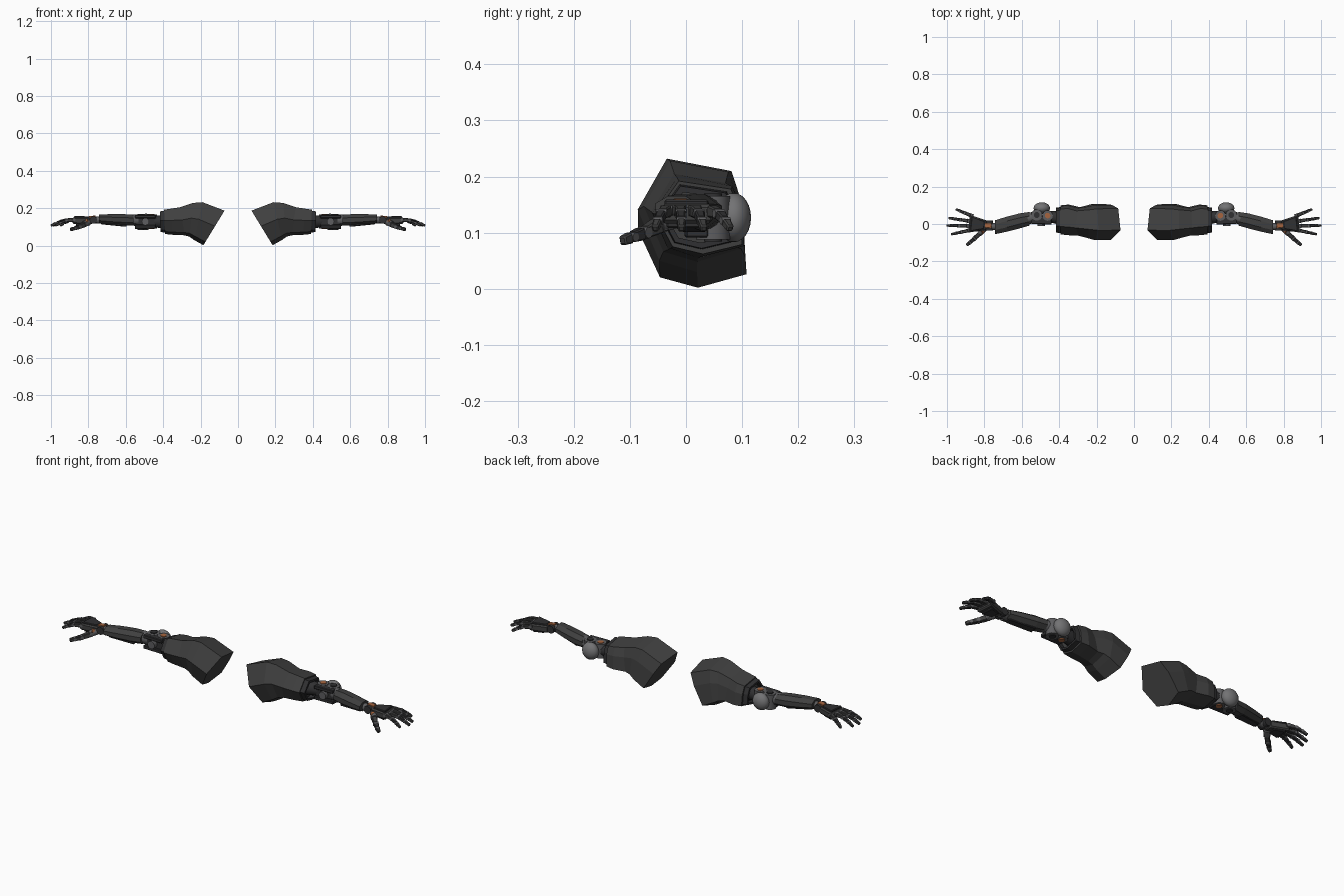
import bpy, bmesh, math
from mathutils import Vector, Matrix

if "Cube" in bpy.data.objects:
    bpy.data.objects.remove(bpy.data.objects["Cube"])


def material(name, r, g, b):
    m = bpy.data.materials.new(name)
    m.diffuse_color = (r, g, b, 1)
    m.use_nodes = True
    m.node_tree.nodes["Principled BSDF"].inputs["Base Color"].default_value = m.diffuse_color
    return m


ARMOUR = material("charcoal armour", 0.05, 0.05, 0.05)
DARK = material("dark frame", 0.03, 0.03, 0.032)
STEEL = material("steel grey", 0.11, 0.11, 0.115)
PAD = material("pad grey", 0.17, 0.17, 0.175)
COPPER = material("copper orange", 0.38, 0.13, 0.05)


def finish(name, bm, mat, smooth=False, bevel=0):
    """Turn the bmesh into an object mirrored to both arms."""
    bmesh.ops.recalc_face_normals(bm, faces=bm.faces)
    me = bpy.data.meshes.new(name)
    bm.to_mesh(me)
    bm.free()
    me.materials.append(mat)
    ob = bpy.data.objects.new(name, me)
    bpy.context.collection.objects.link(ob)
    if bevel:
        b = ob.modifiers.new("bevel", "BEVEL")
        b.width, b.segments = bevel, 1
    ob.modifiers.new("mirror", "MIRROR").use_mirror_merge = False
    if smooth:
        bpy.ops.object.select_all(action="DESELECT")
        ob.select_set(True)
        bpy.context.view_layer.objects.active = ob
        bpy.ops.object.shade_smooth_by_angle(angle=math.radians(40))
    return ob


def loft(name, rings, mat, bevel=0, caps=True):
    """Skin a list of equal-length point rings."""
    bm = bmesh.new()
    vs = [[bm.verts.new(p) for p in ring] for ring in rings]
    n = len(vs[0])
    for a, b in zip(vs, vs[1:]):
        for i in range(n):
            bm.faces.new((a[i], a[(i + 1) % n], b[(i + 1) % n], b[i]))
    if caps:
        bm.faces.new(vs[0])
        bm.faces.new(vs[-1])
    return finish(name, bm, mat, bevel=bevel)


def rod(name, p0, p1, r0, r1, mat, segs=16):
    p0, p1 = Vector(p0), Vector(p1)
    d = p1 - p0
    m = Matrix.Translation((p0 + p1) / 2) @ d.to_track_quat("Z", "Y").to_matrix().to_4x4()
    bm = bmesh.new()
    bmesh.ops.create_cone(bm, cap_ends=True, segments=segs, radius1=r0,
                          radius2=r1, depth=d.length, matrix=m)
    return finish(name, bm, mat, smooth=segs > 8)


def ball(name, c, size, mat):
    bm = bmesh.new()
    m = Matrix.Translation(c) @ Matrix.Diagonal((*size, 1))
    bmesh.ops.create_uvsphere(bm, u_segments=20, v_segments=12, radius=1, matrix=m)
    return finish(name, bm, mat, smooth=True)


def bar(name, p0, p1, a, b, mat, bevel=0.003):
    """Tapered block between two points; a and b are (width, height) at the ends."""
    p0, p1 = Vector(p0), Vector(p1)
    d = (p1 - p0).normalized()
    side = Vector((0, 0, 1)).cross(d).normalized()
    up = d.cross(side)
    rings = [[p + side * w / 2 * s + up * h / 2 * t
              for s, t in ((-1, -1), (1, -1), (1, 1), (-1, 1))]
             for p, (w, h) in ((p0, a), (p1, b))]
    return loft(name, rings, mat, bevel)


# Upper arm shell: seven-sided section, (x top, x bottom, z top, z bottom, y min, y max)
SECTION = ((0.27, 1), (0.87, 0.89), (0.97, 0.6), (1, 0.13), (0.55, 0), (0.2, 0.1), (0, 0.55))


def shell_ring(xt, xb, zt, zb, y0, y1):
    return [(xb + (xt - xb) * v, y0 + (y1 - y0) * u, zb + (zt - zb) * v) for u, v in SECTION]


loft("upper_arm_shell", [shell_ring(*r) for r in (
    (0.072, 0.185, 0.187, 0.002, -0.085, 0.108),
    (0.19, 0.235, 0.232, 0.03, -0.086, 0.106),
    (0.24, 0.26, 0.228, 0.048, -0.075, 0.098),
    (0.31, 0.285, 0.205, 0.055, -0.062, 0.09),
    (0.355, 0.35, 0.198, 0.058, -0.06, 0.104),
    (0.395, 0.39, 0.192, 0.062, -0.055, 0.1))], ARMOUR)
loft("upper_arm_cuff", [shell_ring(*r) for r in (
    (0.385, 0.38, 0.187, 0.07, -0.05, 0.092),
    (0.418, 0.415, 0.183, 0.072, -0.046, 0.088),
    (0.418, 0.415, 0.172, 0.082, -0.036, 0.078),
    (0.39, 0.39, 0.172, 0.082, -0.036, 0.078))], DARK)

# Elbow: upper pivot, lower pivot, link plates and rounded guard
rod("elbow_stub", (0.38, 0.03, 0.128), (0.45, 0.04, 0.128), 0.038, 0.03, DARK)
rod("upper_pivot", (0.462, 0.045, 0.092), (0.462, 0.045, 0.165), 0.028, 0.028, STEEL)
rod("upper_pivot_cap", (0.462, 0.045, 0.088), (0.462, 0.045, 0.168), 0.015, 0.015, COPPER)
rod("lower_pivot", (0.52, 0.048, 0.088), (0.52, 0.048, 0.165), 0.03, 0.03, STEEL)
rod("lower_pivot_cap", (0.52, 0.048, 0.084), (0.52, 0.048, 0.17), 0.016, 0.016, DARK)
for z in (0.1, 0.155):
    bar("elbow_link", (0.44, 0.02, z), (0.55, 0.02, z), (0.045, 0.018), (0.04, 0.018), DARK)
bar("elbow_core", (0.44, 0.03, 0.128), (0.56, 0.03, 0.135), (0.04, 0.05), (0.045, 0.045), DARK)
rod("elbow_bolt", (0.495, -0.012, 0.128), (0.495, 0.03, 0.128), 0.02, 0.02, STEEL)
ball("elbow_guard", (0.493, 0.085, 0.127), (0.044, 0.031, 0.044), PAD)

# Forearm: flattened eight-sided sleeve, (x, y, z, half width, half height)
def sleeve_ring(x, y, z, w, h):
    return [(x, y + w * math.cos(a) * 1.06, z + h * math.sin(a) * 1.06)
            for a in (math.pi / 8 + i * math.pi / 4 for i in range(8))]


rod("forearm_collar", (0.538, 0.035, 0.135), (0.57, 0.028, 0.137), 0.03, 0.03, STEEL)
loft("forearm_shell", [sleeve_ring(*r) for r in (
    (0.558, 0.028, 0.136, 0.037, 0.029),
    (0.61, 0.017, 0.137, 0.041, 0.032),
    (0.68, -0.001, 0.14, 0.041, 0.029),
    (0.742, -0.017, 0.143, 0.038, 0.023))], ARMOUR)
bar("forearm_underplate", (0.6, 0.015, 0.108), (0.73, -0.014, 0.12),
    (0.045, 0.014), (0.035, 0.012), DARK)

# Wrist
rod("wrist_shaft", (0.735, -0.015, 0.138), (0.8, -0.008, 0.135), 0.019, 0.019, STEEL)
rod("wrist_pivot", (0.773, -0.036, 0.137), (0.773, 0.018, 0.137), 0.02, 0.02, DARK)
bar("wrist_inlay", (0.762, -0.01, 0.157), (0.797, -0.007, 0.153),
    (0.024, 0.008), (0.024, 0.008), COPPER, 0.001)

# Palm and knuckle plate
bar("palm", (0.787, -0.007, 0.132), (0.882, 0.002, 0.134), (0.05, 0.036), (0.095, 0.034), ARMOUR, 0.006)
bar("back_plate", (0.8, -0.006, 0.15), (0.872, 0.001, 0.153), (0.04, 0.012), (0.08, 0.012), DARK)
bar("palm_pad", (0.81, -0.004, 0.115), (0.865, 0.0, 0.114), (0.045, 0.012), (0.07, 0.012), DARK)


def digit(name, points, w):
    """Chain of blocks with a pivot at each joint."""
    for i, (p, q) in enumerate(zip(points, points[1:])):
        p, q = Vector(p), Vector(q)
        s = w * (1 - 0.13 * i)
        d = (q - p).normalized()
        side = Vector((0, 0, 1)).cross(d).normalized() * s * 0.56
        rod(name + "_joint", p - side, p + side, s * 0.46, s * 0.46, STEEL, 10)
        bar(name + "_segment", p + d * s * 0.3, q - d * s * 0.15,
            (s, s * 1.05), (s * 0.8, s * 0.85), DARK if i % 2 else ARMOUR, 0.0025)


# Four fingers: root y, tip x, tip y
for name, x0, y0, x1, y1 in (("little_finger", 0.868, 0.044, 0.952, 0.079),
                             ("ring_finger", 0.882, 0.016, 0.99, 0.032),
                             ("middle_finger", 0.886, -0.01, 1.0, -0.008),
                             ("index_finger", 0.88, -0.034, 0.977, -0.055)):
    pts = [(x0 + (x1 - x0) * t, y0 + (y1 - y0) * t, z)
           for t, z in ((0, 0.139), (0.42, 0.134), (0.74, 0.121), (1.02, 0.106))]
    digit(name, pts, 0.02)

# Thumb
rod("thumb_base", (0.8, -0.022, 0.125), (0.824, -0.05, 0.114), 0.018, 0.016, STEEL)
digit("thumb", [(0.818, -0.045, 0.115), (0.85, -0.075, 0.1), (0.875, -0.097, 0.092),
                (0.897, -0.115, 0.085)], 0.025)
rod("thumb_inlay", (0.806, -0.04, 0.128), (0.812, -0.046, 0.134), 0.01, 0.01, COPPER, 10)
